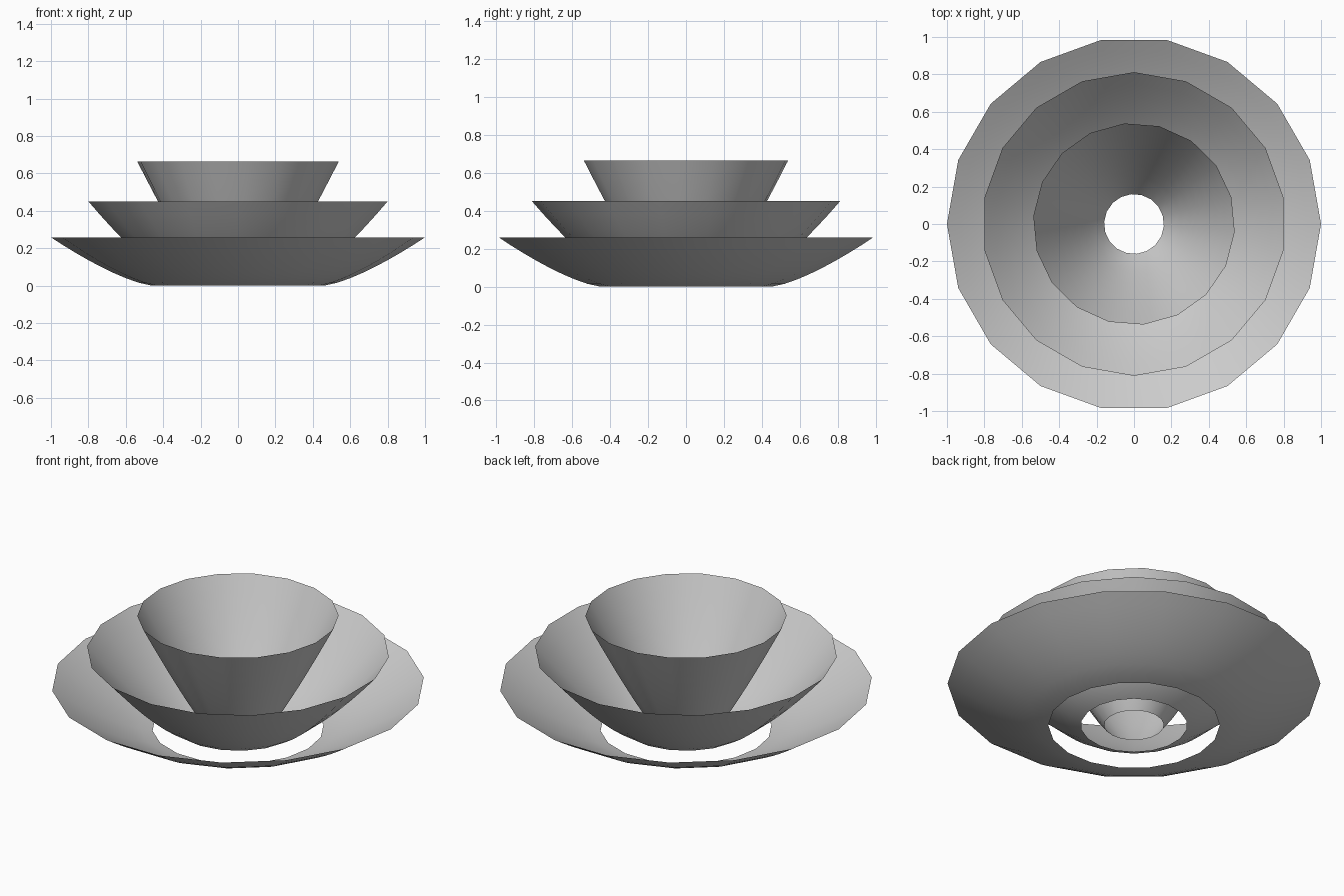
import bpy, bmesh, math

if "Cube" in bpy.data.objects:
    bpy.data.objects.remove(bpy.data.objects["Cube"])

SIDES = 18
RINGS = 8


def flared_shell(name, r_bottom, r_top, height, power, turn):
    """Open, single-surface bowl: radius grows evenly, height follows a power curve."""
    bm = bmesh.new()
    loops = []
    for i in range(RINGS + 1):
        t = i / RINGS
        r = r_bottom + (r_top - r_bottom) * t
        z = height * t ** power
        loop = []
        for k in range(SIDES):
            a = math.radians(turn) + math.tau * k / SIDES
            loop.append(bm.verts.new((r * math.cos(a), r * math.sin(a), z)))
        loops.append(loop)
    for low, high in zip(loops, loops[1:]):
        for k in range(SIDES):
            n = (k + 1) % SIDES
            face = bm.faces.new((low[k], low[n], high[n], high[k]))
            face.smooth = True
    mesh = bpy.data.meshes.new(name)
    bm.to_mesh(mesh)
    bm.free()
    obj = bpy.data.objects.new(name, mesh)
    bpy.context.collection.objects.link(obj)
    return obj


# Three nested open bowls, each turned a little against the others
flared_shell("outer_bowl", 0.46, 1.00, 0.258, 1.38, 0)
flared_shell("middle_bowl", 0.285, 0.812, 0.45, 1.36, 10)
flared_shell("inner_bowl", 0.16, 0.54, 0.663, 1.12, -4.5)
